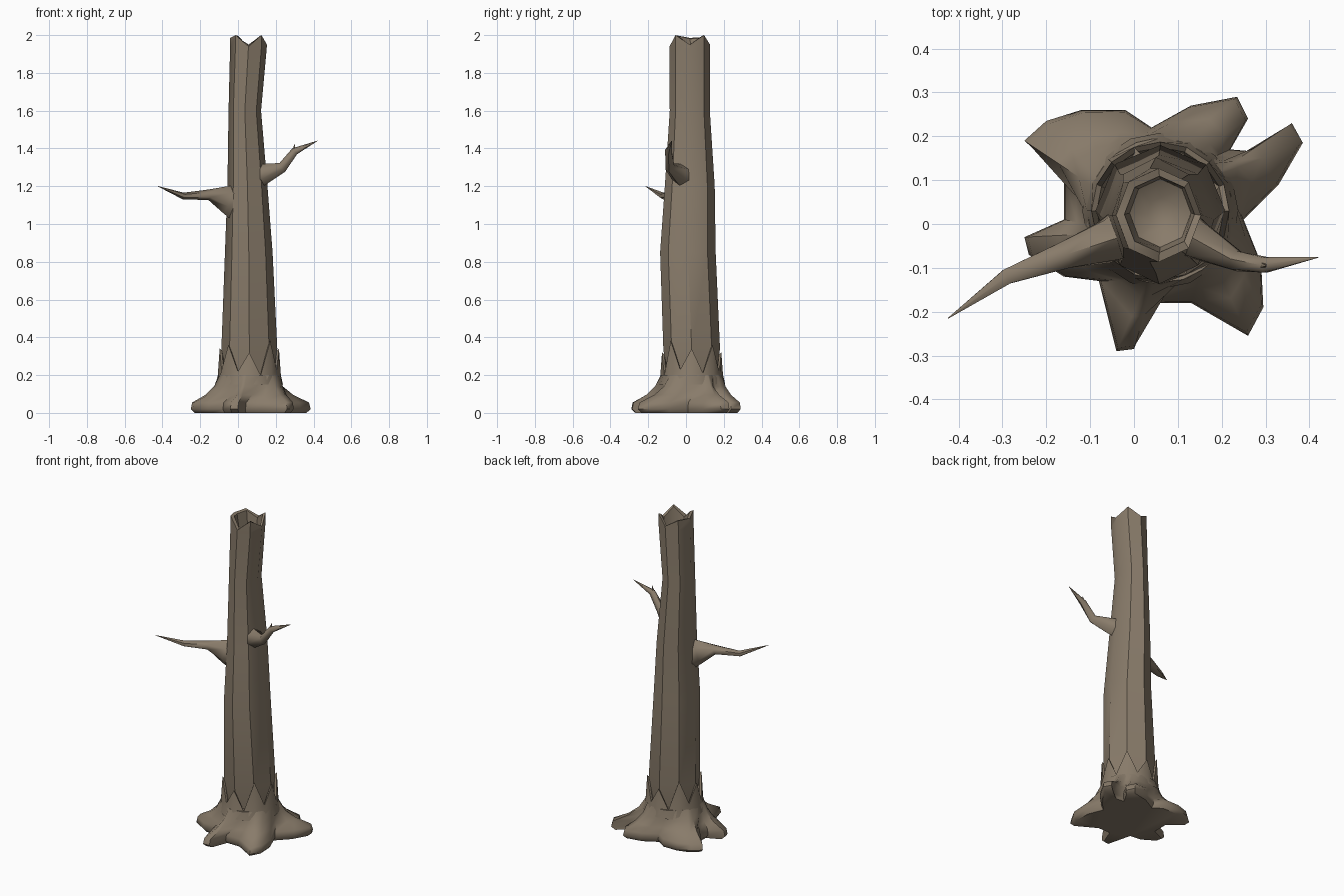
import bpy, bmesh, math
from mathutils import Vector

if "Cube" in bpy.data.objects:
    bpy.data.objects.remove(bpy.data.objects["Cube"])

bark = bpy.data.materials.new("grey_brown_bark")
bark.diffuse_color = (0.25, 0.2, 0.145, 1)
bark.use_nodes = True
bark.node_tree.nodes["Principled BSDF"].inputs["Base Color"].default_value = bark.diffuse_color


def loft(name, rings, cap_start=True, cap_end=True, angle=40):
    """Skin a list of equal-length vertex rings."""
    bm = bmesh.new()
    vr = [[bm.verts.new(p) for p in r] for r in rings]
    n = len(rings[0])
    for a, b in zip(vr, vr[1:]):
        for i in range(n):
            j = (i + 1) % n
            bm.faces.new((a[i], a[j], b[j], b[i]))
    for flag, r in ((cap_start, vr[0]), (cap_end, vr[-1])):
        if flag:
            bm.faces.new(r)
    bmesh.ops.remove_doubles(bm, verts=bm.verts, dist=0.0005)
    bmesh.ops.recalc_face_normals(bm, faces=bm.faces)
    me = bpy.data.meshes.new(name)
    bm.to_mesh(me)
    bm.free()
    ob = bpy.data.objects.new(name, me)
    bpy.context.collection.objects.link(ob)
    me.materials.append(bark)
    bpy.ops.object.select_all(action='DESELECT')
    ob.select_set(True)
    bpy.context.view_layer.objects.active = ob
    bpy.ops.object.shade_smooth_by_angle(angle=math.radians(angle))
    return ob


def ring(cx, cy, rx, ry, zs, n=8):
    """Horizontal ring; zs is one height or a cycle of heights."""
    zs = zs if isinstance(zs, (list, tuple)) else [zs]
    return [(cx + rx * math.cos(math.tau * i / n), cy + ry * math.sin(math.tau * i / n),
             zs[i % len(zs)]) for i in range(n)]


# Trunk: bent octagonal column with a broken, hollow top
jag = [1.95, 2.0, 1.95, 1.99, 1.985, 2.0, 1.94, 2.0]
trunk = [ring(x, y, rx, ry, z) for z, x, y, rx, ry in (
    (0.15, 0.06, 0.03, 0.125, 0.125), (0.34, 0.06, 0.03, 0.148, 0.15),
    (0.85, 0.057, 0.01, 0.126, 0.147), (1.2, 0.05, 0.02, 0.106, 0.132),
    (1.6, 0.036, 0.02, 0.086, 0.106), (1.93, 0.055, 0.02, 0.097, 0.107))]
trunk.append(ring(0.056, 0.02, 0.097, 0.107, jag))
trunk.append(ring(0.058, 0.022, 0.08, 0.087, [z - 0.005 for z in jag]))
trunk.append(ring(0.06, 0.025, 0.07, 0.078, 1.89))
trunk.append(ring(0.06, 0.025, 0.03, 0.035, 1.86))
loft("trunk", trunk)

# Root flare: star outline of the roots blended up into a round stump
C = Vector((0.06, 0.03))
outline = [Vector(p) for p in (
    (0.25, 0.01), (0.33, 0.09), (0.385, 0.185), (0.36, 0.23), (0.28, 0.165), (0.22, 0.17),
    (0.26, 0.24), (0.235, 0.29), (0.13, 0.27), (0.04, 0.22), (-0.02, 0.26), (-0.12, 0.26),
    (-0.2, 0.235), (-0.25, 0.19), (-0.16, 0.11), (-0.16, 0.01), (-0.25, -0.03),
    (-0.24, -0.07), (-0.16, -0.12), (-0.08, -0.13), (-0.04, -0.29), (0.0, -0.285),
    (0.04, -0.18), (0.13, -0.18), (0.26, -0.255), (0.295, -0.19), (0.29, -0.09))]
angles = sorted(math.atan2(p.y - C.y, p.x - C.x) % math.tau for p in outline)
if angles[-1] > 6.2:
    angles = angles[-1:] + angles[:-1]


def root_ring(t, z, scale=1.0):
    out = []
    for p, a in zip(outline, angles):
        q = C + 0.165 * Vector((math.cos(a), math.sin(a)))
        v = C + (p.lerp(q, t) - C) * scale
        out.append((v.x, v.y, z))
    return out


loft("roots", [root_ring(0, 0, 0.93), root_ring(0, 0.02), root_ring(0.05, 0.055),
               root_ring(0.5, 0.095), root_ring(0.8, 0.14), root_ring(1, 0.2)], angle=50)

# Splintered collar: pointed teeth of bark standing around the trunk foot
teeth = [0.34, 0.21, 0.36, 0.22, 0.32, 0.2, 0.38, 0.23]
loft("bark_collar", [ring(0.06, 0.03, 0.178, 0.178, 0.15, 16),
                     ring(0.06, 0.03, 0.167, 0.166, 0.2, 16),
                     ring(0.06, 0.03, 0.157, 0.157, teeth, 16),
                     ring(0.06, 0.03, 0.145, 0.145, [z - 0.01 for z in teeth], 16),
                     ring(0.06, 0.03, 0.12, 0.12, 0.15, 16)], False, False)


def branch(name, path, n=6):
    """Tapering limb along points (x, y, z, half width, half height)."""
    pts = [Vector(p[:3]) for p in path]
    rings = []
    for i, p in enumerate(path):
        d = (pts[min(i + 1, len(pts) - 1)] - pts[max(i - 1, 0)]).normalized()
        side = d.cross(Vector((0, 0, 1))).normalized()
        up = side.cross(d)
        rings.append([pts[i] + side * p[3] * math.cos(math.tau * (k + .5) / n)
                      + up * p[4] * math.sin(math.tau * (k + .5) / n) for k in range(n)])
    return loft(name, rings, angle=60)


# Broken branches
branch("left_branch", [(0.0, -0.01, 1.11, 0.07, 0.1), (-0.06, -0.04, 1.13, 0.055, 0.075),
                       (-0.155, -0.07, 1.155, 0.036, 0.028), (-0.29, -0.12, 1.148, 0.02, 0.018),
                       (-0.424, -0.215, 1.2, 0.001, 0.001)])
branch("right_branch", [(0.08, 0.0, 1.25, 0.07, 0.07), (0.14, -0.035, 1.265, 0.05, 0.055),
                        (0.235, -0.085, 1.3, 0.025, 0.028), (0.3, -0.093, 1.385, 0.02, 0.02),
                        (0.42, -0.076, 1.44, 0.001, 0.001)])
branch("right_twig", [(0.285, -0.093, 1.36, 0.016, 0.016), (0.302, -0.095, 1.425, 0.001, 0.001)], 4)
